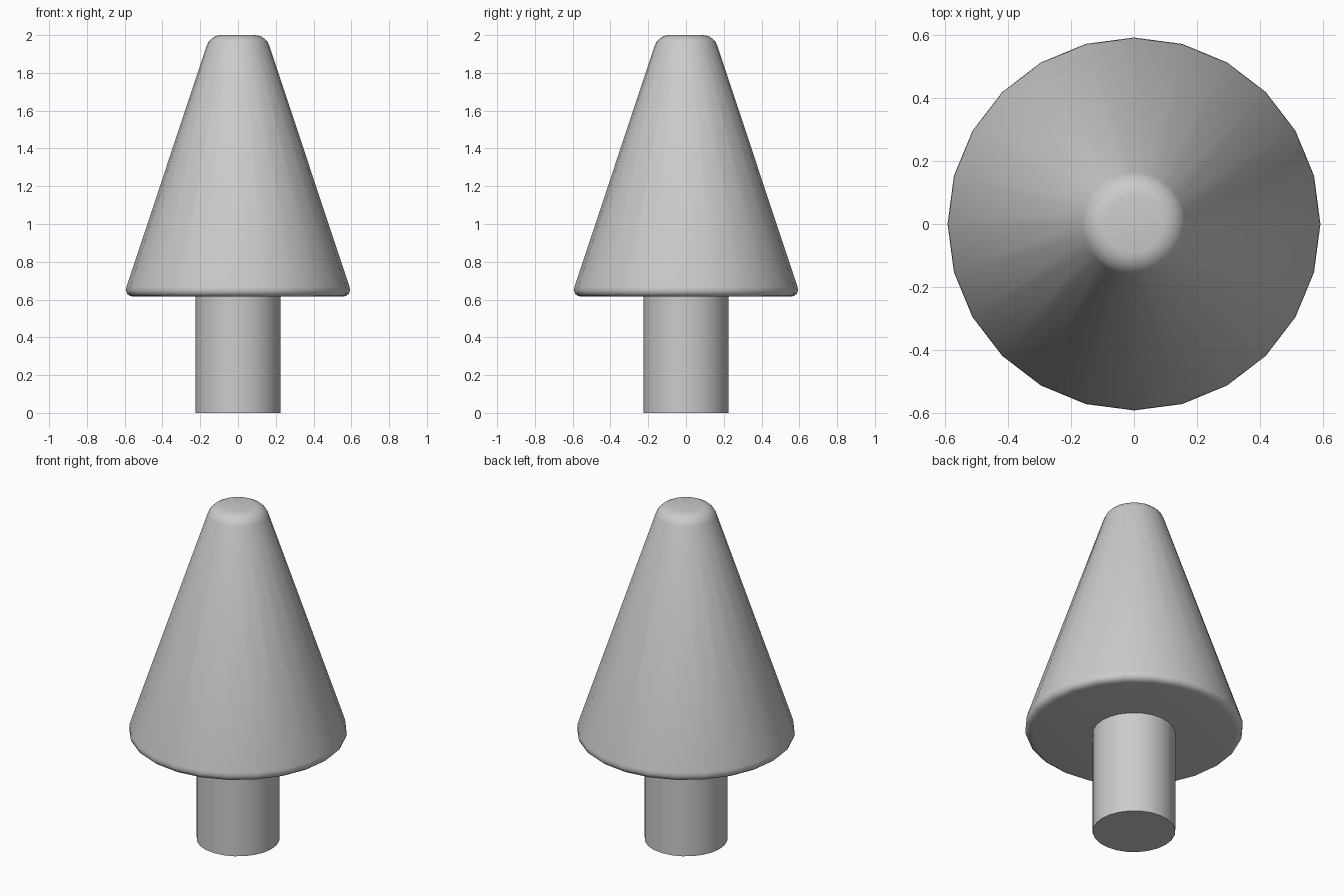
import bpy, bmesh, math

if "Cube" in bpy.data.objects:
    bpy.data.objects.remove(bpy.data.objects["Cube"])

SIDES = 24


def frustum(name, z0, z1, r0, r1, bevel=0.0):
    """Upright frustum with optionally rounded rims."""
    bpy.ops.mesh.primitive_cone_add(vertices=SIDES, radius1=r0, radius2=r1,
                                    depth=z1 - z0, location=(0, 0, (z0 + z1) / 2))
    ob = bpy.context.object
    ob.name = name
    if bevel:
        bm = bmesh.new()
        bm.from_mesh(ob.data)
        rims = [e for e in bm.edges
                if abs(e.verts[0].co.z - e.verts[1].co.z) < 1e-4]
        bmesh.ops.bevel(bm, geom=rims, offset=bevel, offset_type='OFFSET',
                        segments=4, profile=0.5, affect='EDGES')
        bm.to_mesh(ob.data)
        bm.free()
    bpy.ops.object.shade_smooth_by_angle(angle=math.radians(40))
    return ob


# Trunk, running slightly up into the foliage
frustum("trunk", 0.0, 0.65, 0.225, 0.225)

# Foliage cone with soft top and bottom rims
frustum("foliage", 0.615, 2.0, 0.608, 0.147, bevel=0.055)
